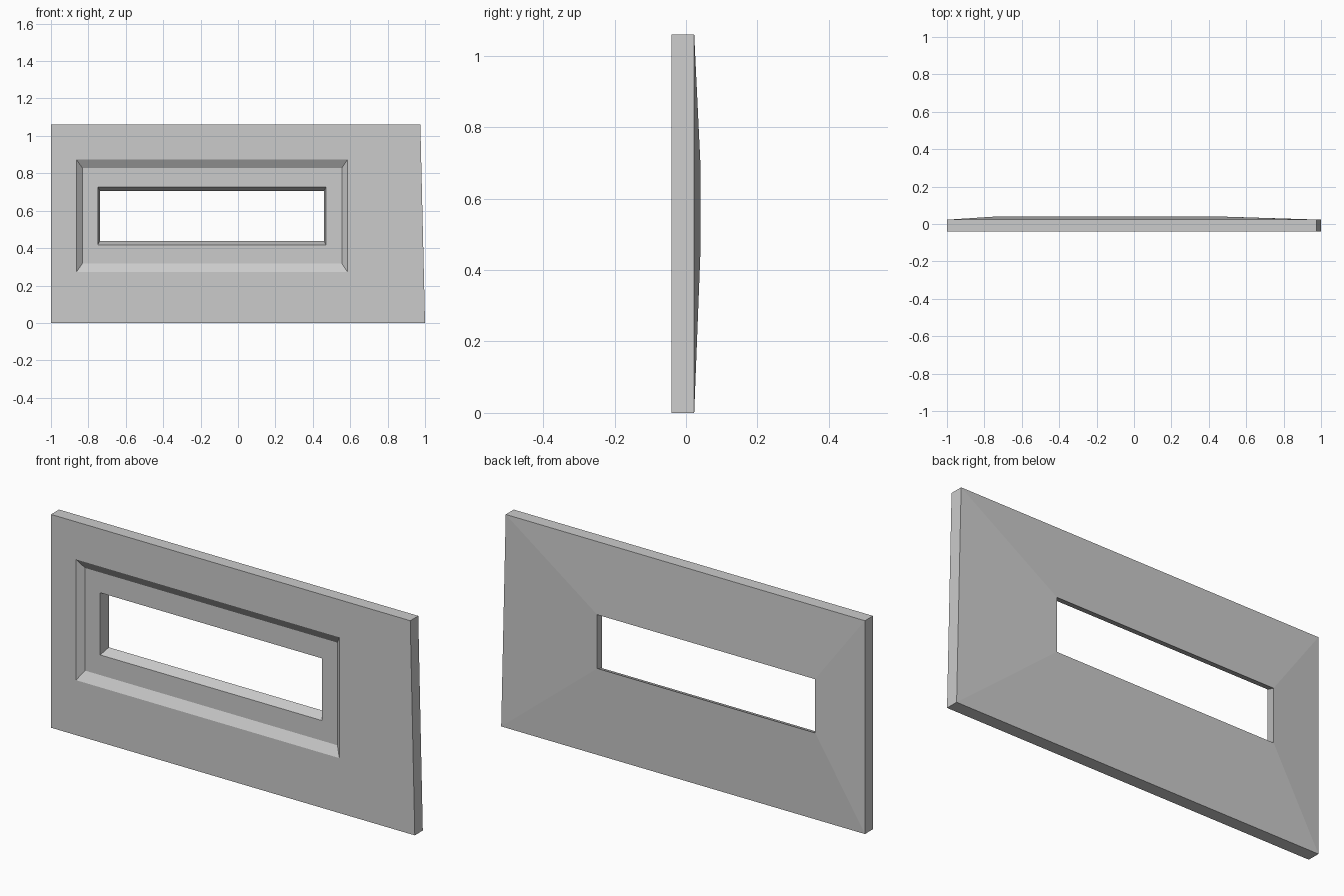
import bpy
import bmesh

cube = bpy.data.objects.get("Cube")
if cube:
    bpy.data.objects.remove(cube, do_unlink=True)

# Single grey finish
grey = bpy.data.materials.new("plain grey")
grey.use_nodes = True
color = (0.6, 0.6, 0.6, 1)
grey.diffuse_color = color
grey.node_tree.nodes["Principled BSDF"].inputs["Base Color"].default_value = color

bm = bmesh.new()


def loop(y, left, right, bottom, top, right_top=None):
    """Four corners of an upright rectangle, optionally with a leaning right edge."""
    lean = right if right_top is None else right_top
    corners = [(left, bottom), (right, bottom), (lean, top), (left, top)]
    return [bm.verts.new((x, y, z)) for x, z in corners]


# Loops run from the front edge, through the recess and opening, round to the back
loops = [
    loop(-0.04, -1, 1, 0, 1.06, 0.975),             # front edge
    loop(-0.04, -0.863, 0.585, 0.273, 0.873),       # recess rim
    loop(-0.012, -0.832, 0.555, 0.318, 0.828),      # recess floor
    loop(-0.012, -0.749, 0.47, 0.418, 0.727),       # opening, front
    loop(0.04, -0.738, 0.46, 0.439, 0.706),         # opening, back
    loop(0.023, -1, 1, 0, 1.06, 0.975),             # back edge
]

# Bridge neighbouring loops, closing back onto the front edge
for a, b in zip(loops, loops[1:] + loops[:1]):
    for i in range(4):
        j = (i + 1) % 4
        bm.faces.new((a[i], a[j], b[j], b[i]))
bmesh.ops.recalc_face_normals(bm, faces=bm.faces)

mesh = bpy.data.meshes.new("wall_panel")
bm.to_mesh(mesh)
bm.free()
mesh.materials.append(grey)
panel = bpy.data.objects.new("wall_panel", mesh)
bpy.context.collection.objects.link(panel)
